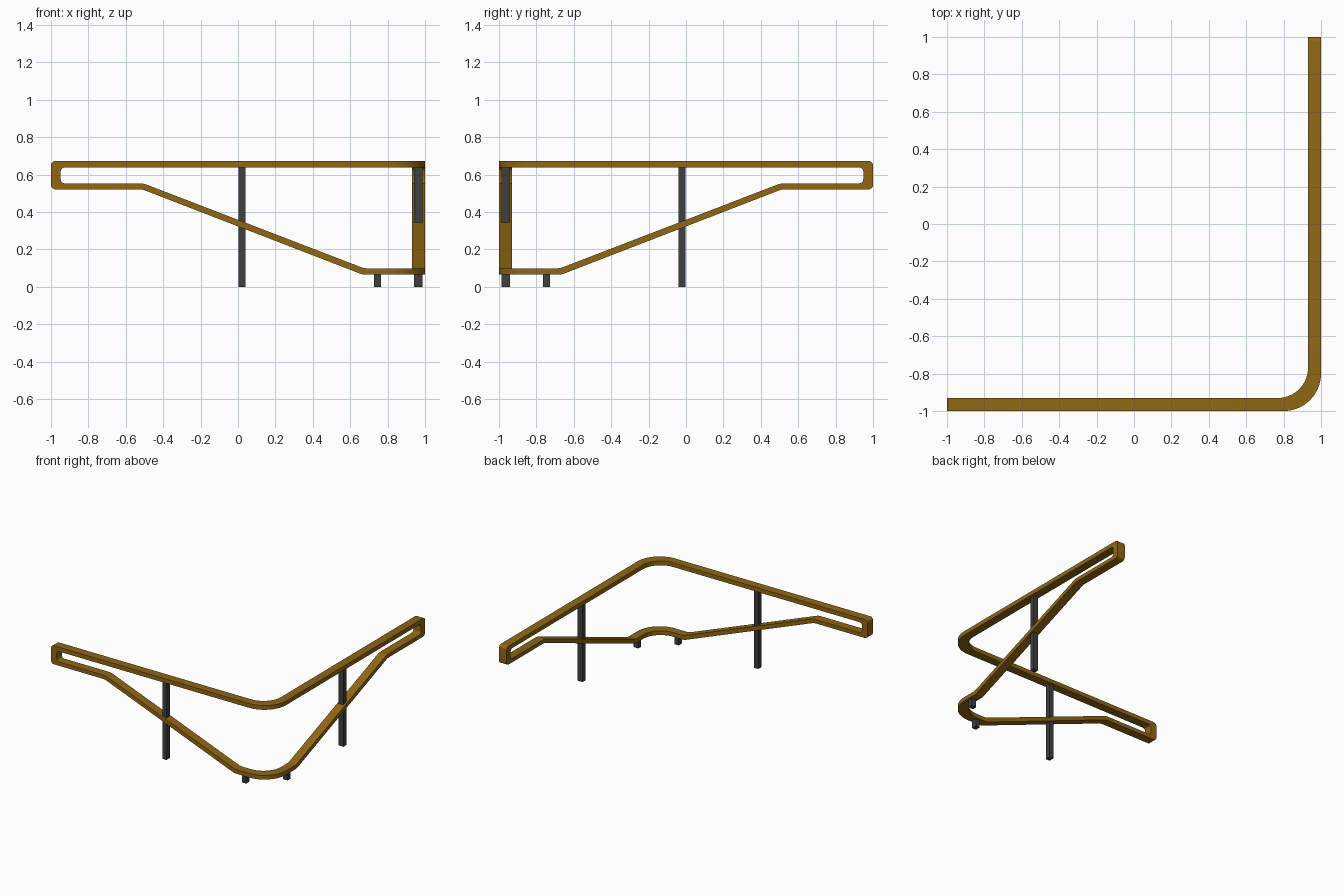
import bpy, bmesh, math
from mathutils import Vector

if "Cube" in bpy.data.objects:
    bpy.data.objects.remove(bpy.data.objects["Cube"])


def material(name, rgb):
    m = bpy.data.materials.new(name)
    m.diffuse_color = (*rgb, 1)
    m.use_nodes = True
    m.node_tree.nodes["Principled BSDF"].inputs["Base Color"].default_value = m.diffuse_color
    return m


BROWN = material("wood brown", (0.28, 0.135, 0.007))
DARK = material("dark grey", (0.05, 0.05, 0.053))


def fillet(points, radii, n=5):
    """Round the inner vertices of an open (u, z) polyline."""
    pts = [Vector(p) for p in points]
    out = [pts[0]]
    for a, b, c, r in zip(pts, pts[1:], pts[2:], radii):
        d1, d2 = (a - b).normalized(), (c - b).normalized()
        half = d1.angle(d2) / 2
        t = r / math.tan(half)
        centre = b + (d1 + d2).normalized() * (r / math.sin(half))
        v1, v2 = b + d1 * t - centre, b + d2 * t - centre
        turn = v1.angle(v2)
        for i in range(n + 1):
            f = i / n
            v = (v1 * math.sin((1 - f) * turn) + v2 * math.sin(f * turn)) / math.sin(turn)
            out.append(centre + v)
    return out + [pts[-1]]


def diagonal(p):
    """Mirror across the plan diagonal that joins the two arms."""
    return (-p[1], -p[0], p[2])


# Side profile of one arm: outer outline and inner (slot) outline
Z_TOP, Z_TOP_IN, Z_LOW, Z_LOW_IN = 0.673, 0.638, 0.065, 0.099
outer = fillet([(0.77, Z_TOP), (-1, Z_TOP), (-1, 0.521), (-0.512, 0.521),
                (0.667, Z_LOW), (0.77, Z_LOW)], [0.025, 0.025, 0.1, 0.1])
inner = fillet([(0.77, Z_TOP_IN), (-0.948, Z_TOP_IN), (-0.948, 0.553), (-0.505, 0.553),
                (0.674, Z_LOW_IN), (0.77, Z_LOW_IN)], [0.022, 0.022, 0.1, 0.1])
arm = [[(o.x, -1, o.y), (o.x, -0.93, o.y), (i.x, -0.93, i.y), (i.x, -1, i.y)]
       for o, i in zip(outer, inner)]


def corner(zo, zi, n=14):
    """Sections around the rounded plan corner."""
    rings = []
    for k in range(n + 1):
        a = math.pi / 2 * k / n
        s, c = math.sin(a), math.cos(a)
        ox, oy = 0.8 + 0.2 * s, -0.8 - 0.2 * c
        ix, iy = 0.77 + 0.16 * s, -0.77 - 0.16 * c
        rings.append([(ox, oy, zo), (ix, iy, zo), (ix, iy, zi), (ox, oy, zi)])
    return rings


# Continuous rail loop: arm, low corner, mirrored arm, top corner
other_arm = [[diagonal(p) for p in ring] for ring in reversed(arm)]
rings = (arm + corner(Z_LOW, Z_LOW_IN) + other_arm
         + corner(Z_TOP, Z_TOP_IN)[::-1])
bm = bmesh.new()
loops = [[bm.verts.new(p) for p in ring] for ring in rings]
for a, b in zip(loops, loops[1:] + loops[:1]):
    for j in range(4):
        k = (j + 1) % 4
        bm.faces.new((a[j], a[k], b[k], b[j]))
bmesh.ops.remove_doubles(bm, verts=bm.verts, dist=1e-5)
bmesh.ops.recalc_face_normals(bm, faces=bm.faces)
mesh = bpy.data.meshes.new("rail_frame")
bm.to_mesh(mesh)
bm.free()
mesh.materials.append(BROWN)
rail = bpy.data.objects.new("rail_frame", mesh)
bpy.context.collection.objects.link(rail)
bpy.context.view_layer.objects.active = rail
rail.select_set(True)
bpy.ops.object.shade_smooth_by_angle(angle=math.radians(30))


# Posts and feet, one of each per arm
def post(name, x, y, w, d, top):
    bpy.ops.mesh.primitive_cube_add(size=1, location=(x, y, top / 2))
    ob = bpy.context.object
    ob.name = name
    ob.scale = (w, d, top)
    ob.data.materials.append(DARK)


for name, u, top in (("tall_post", 0.021, 0.645), ("short_foot", 0.745, 0.072)):
    post(name + "_front", u, -0.964, 0.037, 0.044, top)
    post(name + "_side", 0.964, -u, 0.044, 0.037, top)
